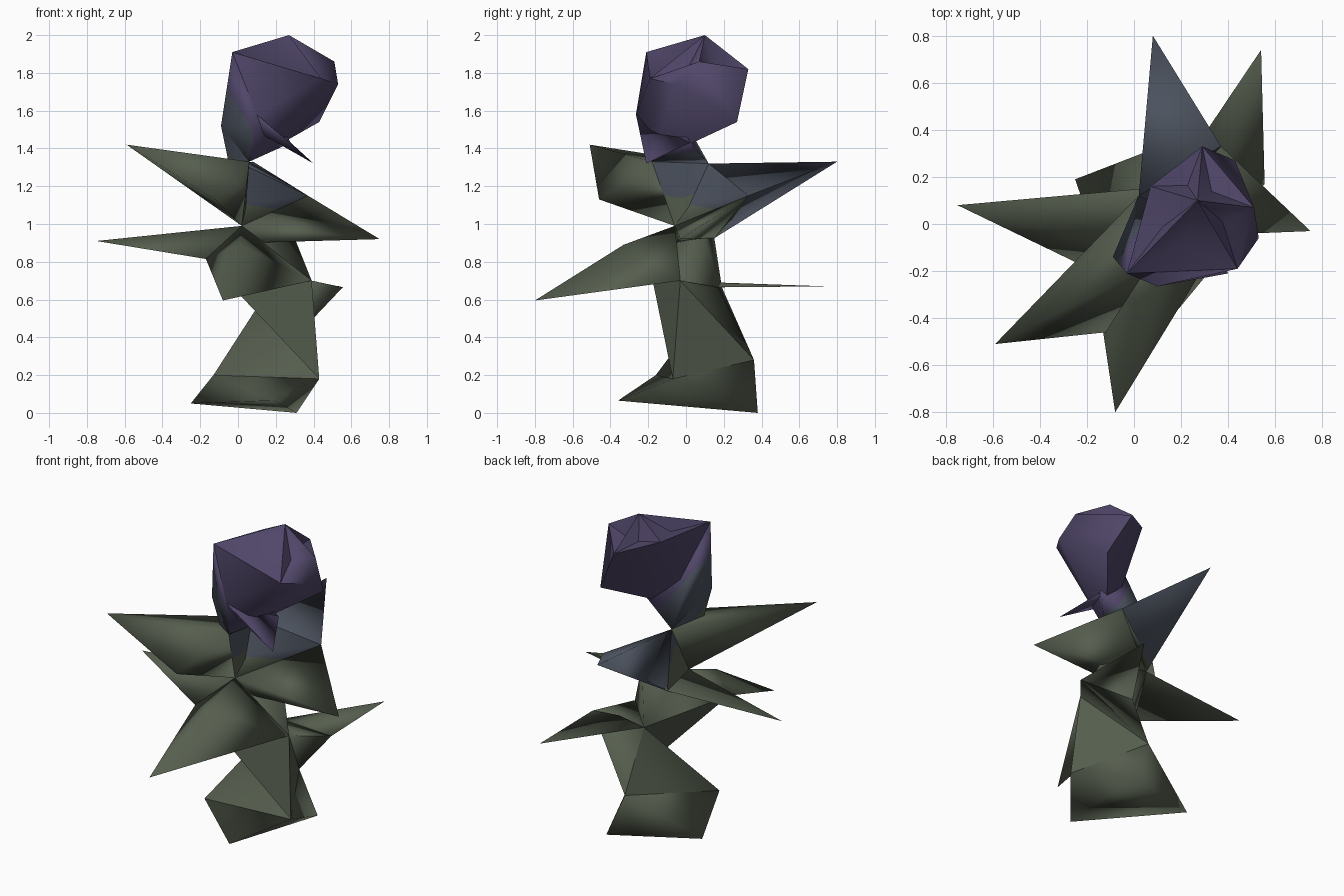
import bpy
import bmesh
from mathutils import Vector

cube = bpy.data.objects.get("Cube")
if cube:
    bpy.data.objects.remove(cube, do_unlink=True)


def material(name, rgb):
    m = bpy.data.materials.new(name)
    m.use_nodes = True
    m.diffuse_color = (*rgb, 1)
    bsdf = m.node_tree.nodes["Principled BSDF"]
    bsdf.inputs["Base Color"].default_value = (*rgb, 1)
    bsdf.inputs["Roughness"].default_value = 0.8
    return m


GREEN = material("moss green", (0.092, 0.112, 0.077))
BLUE = material("slate blue", (0.071, 0.084, 0.112))
PURPLE = material("dusk purple", (0.08, 0.062, 0.14))


def hull(name, points, mats, split=None, fold=0, openings=(), angle=2.2):
    """Faceted solid round the points; split = (plane point, normal):
    faces on the normal's side take the second material.
    openings = point sets whose faces are left out."""
    bm = bmesh.new()
    for p in points:
        bm.verts.new(p)
    bmesh.ops.convex_hull(bm, input=bm.verts[:])
    loose = [v for v in bm.verts if not v.link_faces]
    bmesh.ops.delete(bm, geom=loose, context='VERTS')
    bmesh.ops.recalc_face_normals(bm, faces=bm.faces[:])
    for gap in openings:
        inside = [f for f in bm.faces
                  if all(min((v.co - Vector(p)).length for p in gap) < .001 for v in f.verts)]
        bmesh.ops.delete(bm, geom=inside, context='FACES')
    if fold:
        # sunken folds between the petals on the crown
        crown = [f for f in bm.faces if f.normal.z > 0.55]
        bmesh.ops.poke(bm, faces=crown, offset=fold)
    if split:
        co, no = Vector(split[0]), Vector(split[1])
        bmesh.ops.bisect_plane(bm, geom=bm.verts[:] + bm.edges[:] + bm.faces[:],
                               plane_co=co, plane_no=no)
        for f in bm.faces:
            f.material_index = int((f.calc_center_median() - co).dot(no) > 0)
    me = bpy.data.meshes.new(name)
    bm.to_mesh(me)
    bm.free()
    for m in mats:
        me.materials.append(m)
    ob = bpy.data.objects.new(name, me)
    bpy.context.collection.objects.link(ob)
    bpy.ops.object.select_all(action='DESELECT')
    ob.select_set(True)
    bpy.context.view_layer.objects.active = ob
    bpy.ops.object.shade_smooth_by_angle(angle=angle)


# Foot: a low twisted three-sided block
foot_low = [(-.25, .19, .05), (.19, -.36, .065), (.31, .38, 0)]
foot_left, foot_right, foot_back = (-.13, -.16, .20), (.43, -.07, .18), (.19, .36, .28)
foot_top = [foot_left, foot_right, foot_back]

# Knots of the stem, from low to high
knot_left, knot_right = (-.17, -.20, .815), (.39, -.03, .70)
knot_back, knot_side = (.17, .19, .665), (.555, .17, .665)
mid_front, mid_back = (.02, -.06, .99), (.03, .15, .925)
mid_side, mid_low = (.27, .07, 1.0), (.05, -.05, .90)
shoulder = (.37, .33, 1.15)
neck_front, neck_back, neck_bulge = (.06, -.18, 1.33), (.02, .12, 1.32), (-.09, -.14, 1.52)
neck_split = ((0, 0, 1.25), (2.5, 0, 1))

# Stem: each length leaves out the inner faces it shares with the next
hull("foot", foot_low + foot_top, [GREEN], openings=[foot_top])
hull("lower_stem", foot_top + [knot_back], [GREEN],
     openings=[foot_top, [foot_right, foot_back, knot_back]])
hull("stem_core", [foot_right, foot_back, knot_back, knot_right], [GREEN],
     openings=[[foot_right, foot_back, knot_back], [foot_right, knot_back, knot_right],
               [foot_back, knot_back, knot_right]])
hull("stem_twist", [foot_right, knot_back, knot_right, knot_left], [GREEN],
     openings=[[foot_right, knot_back, knot_right], [knot_left, knot_back, knot_right]])
hull("middle_stem", [knot_left, knot_right, knot_back, mid_front, mid_back, mid_side], [GREEN],
     openings=[[knot_left, knot_back, knot_right]])
hull("upper_stem", [mid_front, mid_back, neck_front, neck_back], [GREEN, BLUE], neck_split)
hull("stem_web", [mid_front, mid_back, neck_back, shoulder], [GREEN, BLUE],
     ((0, 0, 1.11), (.15, 0, 1)), openings=[[neck_back, mid_back, shoulder]])
hull("neck", [neck_front, neck_back, neck_bulge, mid_front], [GREEN, BLUE], neck_split)

# Leaves, each a pointed tent from its tip to the stem
hull("front_leaf", [(-.08, -.80, .595), (.01, -.33, .89), knot_left, knot_right,
                    mid_front, mid_low], [GREEN])
hull("right_leaf", [(-.75, .08, .91), mid_front, knot_left, mid_back], [GREEN])
hull("upper_right_leaf", [(-.59, -.51, 1.42), (-.12, -.46, 1.13), neck_front,
                          mid_front, neck_back], [GREEN],
     openings=[[neck_front, neck_back, mid_front]])
hull("left_leaf", [(.75, -.03, .92), shoulder, mid_back, mid_low, mid_front], [GREEN])
hull("back_left_leaf", [(.54, .74, .67), knot_side, knot_back, (.36, .18, .69)], [GREEN])
hull("back_left_leaf_root", [knot_side, knot_back, knot_right, foot_back], [GREEN])
hull("back_leaf", [(.08, .80, 1.33), neck_back, mid_back, shoulder], [GREEN, BLUE],
     ((0, 0, .93), (-.6, 0, 1)))

# Blossom
rim_front, rim_back, cup_front = (-.03, -.21, 1.91), (.07, .16, 1.89), (.10, -.265, 1.58)
cup_low = (.28, .02, 1.43)
hull("blossom", [rim_front, rim_back, cup_front, neck_front, (.27, .10, 2.0),
                 (.43, .27, 1.54), (.29, .33, 1.82), (.51, .07, 1.86),
                 (.53, -.06, 1.74), (.44, -.19, 1.77)], [PURPLE], fold=-.06, angle=1.0)
hull("calyx", [neck_bulge, rim_front, cup_front, neck_back, neck_front, cup_low],
     [BLUE, PURPLE], ((0, 0, 1.62), (1.5, 0, 1)))
hull("drooping_petal", [cup_front, (.40, -.21, 1.32), cup_low,
                        (.10, -.20, 1.49)], [PURPLE])
